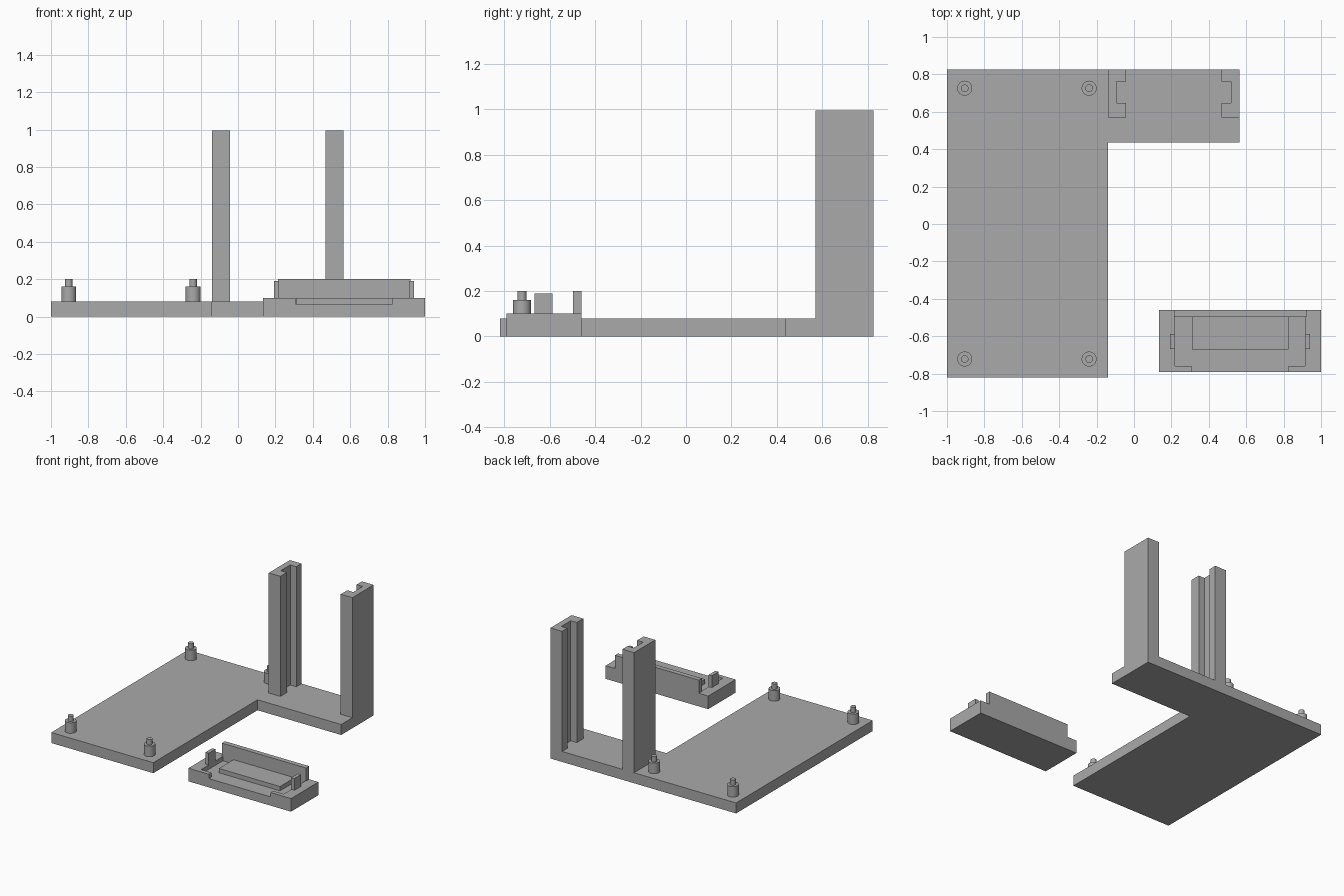
import bpy
import bmesh

if "Cube" in bpy.data.objects:
    bpy.data.objects.remove(bpy.data.objects["Cube"])

GREY = (0.4, 0.4, 0.4, 1.0)
plastic = bpy.data.materials.new("grey plastic")
plastic.use_nodes = True
plastic.diffuse_color = GREY
plastic.node_tree.nodes["Principled BSDF"].inputs["Base Color"].default_value = GREY


def finish(name, bm):
    bmesh.ops.recalc_face_normals(bm, faces=bm.faces)
    mesh = bpy.data.meshes.new(name)
    bm.to_mesh(mesh)
    bm.free()
    mesh.materials.append(plastic)
    obj = bpy.data.objects.new(name, mesh)
    bpy.context.collection.objects.link(obj)
    return obj


def prism(name, outline, bottom, top):
    """Extrude a flat outline upwards."""
    bm = bmesh.new()
    face = bm.faces.new([bm.verts.new((x, y, bottom)) for x, y in outline])
    up = bmesh.ops.extrude_face_region(bm, geom=[face])["geom"]
    verts = [v for v in up if isinstance(v, bmesh.types.BMVert)]
    bmesh.ops.translate(bm, verts=verts, vec=(0, 0, top - bottom))
    return finish(name, bm)


def box(name, x0, x1, y0, y1, z0, z1):
    return prism(name, [(x0, y0), (x1, y0), (x1, y1), (x0, y1)], z0, z1)


def peg(name, x, y):
    """Stepped round peg: wide shoulder with a thin pin on top."""
    steps = [(0.04, 0.08), (0.04, 0.16), (0.02, 0.16), (0.02, 0.2)]
    bm = bmesh.new()
    rings = []
    for radius, z in steps:
        ring = bmesh.ops.create_circle(bm, segments=32, radius=radius)["verts"]
        bmesh.ops.translate(bm, verts=ring, vec=(x, y, z))
        rings.append(ring)
    for low, high in zip(rings, rings[1:]):
        for i in range(len(low)):
            j = (i + 1) % len(low)
            bm.faces.new((low[i], low[j], high[j], high[i]))
    bm.faces.new(rings[0])
    bm.faces.new(rings[-1])
    obj = finish(name, bm)
    bpy.ops.object.select_all(action="DESELECT")
    obj.select_set(True)
    bpy.context.view_layer.objects.active = obj
    bpy.ops.object.shade_smooth_by_angle()


# L-shaped base plate
prism("base_plate", [(-1, -0.82), (-0.14, -0.82), (-0.14, 0.435),
                     (0.565, 0.435), (0.565, 0.825), (-1, 0.825)], 0, 0.08)

# Four mounting pegs
for side, x in (("right", -0.905), ("left", -0.24)):
    for end, y in (("front", -0.722), ("back", 0.726)):
        peg(f"peg_{end}_{side}", x, y)

# Two upright rails whose slots face each other
for side, outer, d in (("right", -0.14, 1), ("left", 0.565, -1)):
    inner, slot = outer + d * 0.098, outer + d * 0.047
    prism(f"rail_{side}", [(outer, 0.57), (inner, 0.57), (inner, 0.648), (slot, 0.648),
                           (slot, 0.762), (inner, 0.762), (inner, 0.825),
                           (outer, 0.825)], 0.08, 0.995)

# Separate holder tray with a recess open at the front
tray = box("holder_tray", 0.135, 1, -0.79, -0.46, 0, 0.1)
cutter = prism("recess_cutter", [(0.308, -0.85), (0.827, -0.85), (0.827, -0.758),
                                 (0.915, -0.758), (0.915, -0.497), (0.22, -0.497),
                                 (0.22, -0.758), (0.308, -0.758)], 0.067, 0.15)
cutter.hide_render = True
cutter.hide_viewport = True
cut = tray.modifiers.new("recess", "BOOLEAN")
cut.operation = "DIFFERENCE"
cut.solver = "EXACT"
cut.object = cutter

# Back wall, raised pad and side clips of the holder
box("holder_back_wall", 0.213, 0.921, -0.497, -0.46, 0.1, 0.2)
box("holder_pad", 0.31, 0.825, -0.672, -0.497, 0.067, 0.1)
for side, x in (("right", 0.193), ("left", 0.915)):
    box(f"holder_clip_{side}", x, x + 0.027, -0.667, -0.587, 0.1, 0.19)
